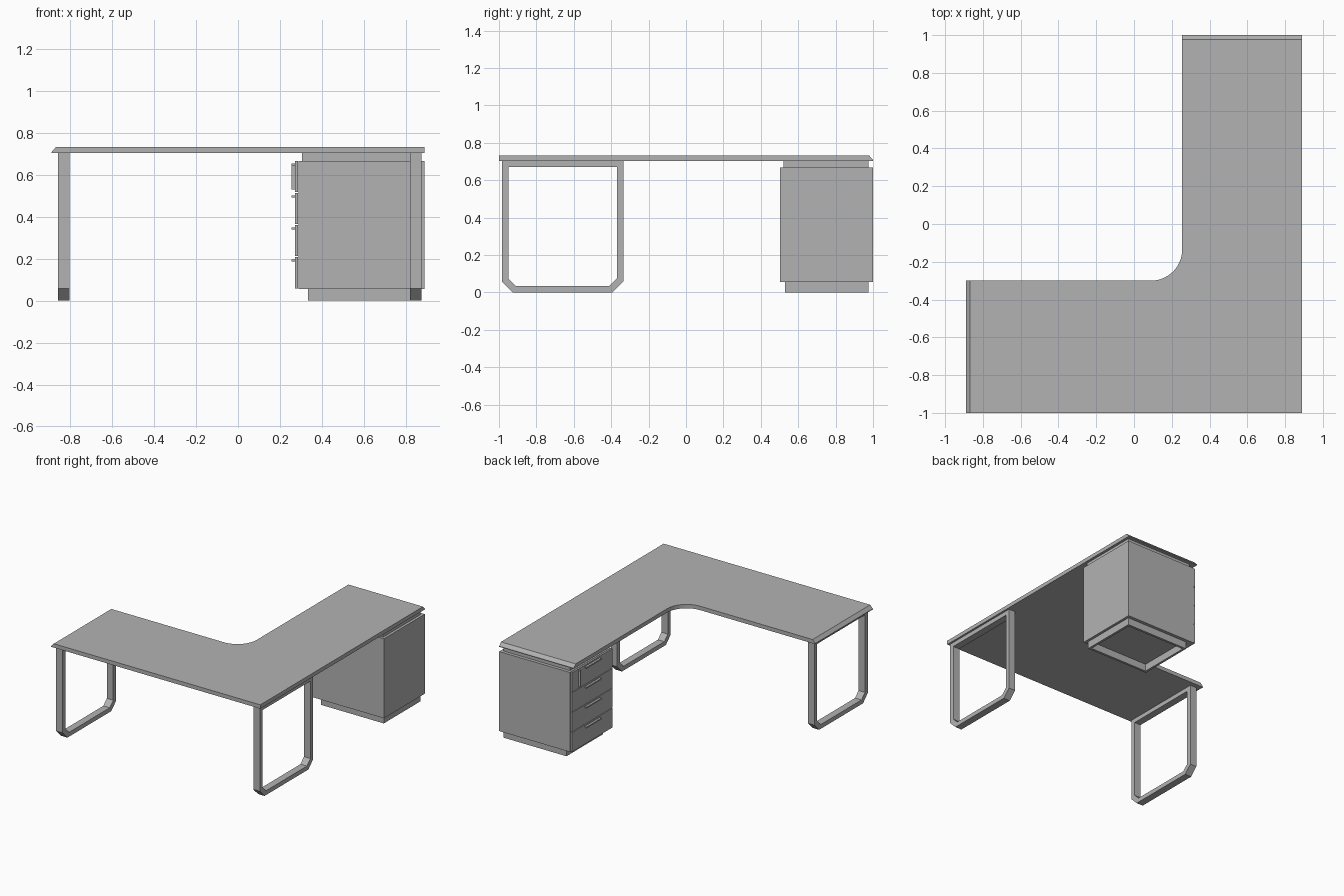
import bpy
import bmesh
import math

if "Cube" in bpy.data.objects:
    bpy.data.objects.remove(bpy.data.objects["Cube"], do_unlink=True)

GREY = (0.45, 0.45, 0.45, 1.0)
grey = bpy.data.materials.new("plain grey")
grey.use_nodes = True
grey.diffuse_color = GREY
grey.node_tree.nodes["Principled BSDF"].inputs["Base Color"].default_value = GREY


def finish(name, bm):
    bmesh.ops.recalc_face_normals(bm, faces=bm.faces)
    mesh = bpy.data.meshes.new(name)
    bm.to_mesh(mesh)
    bm.free()
    mesh.materials.append(grey)
    obj = bpy.data.objects.new(name, mesh)
    bpy.context.collection.objects.link(obj)
    return obj


def box(name, x, y, z):
    """Box from (min, max) pairs."""
    bm = bmesh.new()
    bmesh.ops.create_cube(bm, size=1)
    for v in bm.verts:
        v.co = [lo + (c + 0.5) * (hi - lo) for c, (lo, hi) in zip(v.co, (x, y, z))]
    return finish(name, bm)


def raise_face(bm, face, height):
    """Extrude a face upward and return the new cap."""
    cap = bmesh.ops.extrude_face_region(bm, geom=[face])["geom"]
    bmesh.ops.delete(bm, geom=[face], context='FACES_ONLY')
    for v in cap:
        if isinstance(v, bmesh.types.BMVert):
            v.co.z += height
    return next(f for f in cap if isinstance(f, bmesh.types.BMFace))


# L-shaped worktop with a rounded inner corner and two bevelled ends
LEFT, RIGHT, INNER_X, INNER_Y, RADIUS = -0.89, 0.89, 0.255, -0.3, 0.165
outline = [(LEFT, INNER_Y), (LEFT, -1), (RIGHT, -1), (RIGHT, 1), (INNER_X, 1)]
for i in range(17):
    a = -math.pi / 2 * i / 16
    outline.append((INNER_X - RADIUS + RADIUS * math.cos(a),
                    INNER_Y + RADIUS + RADIUS * math.sin(a)))
bm = bmesh.new()
bottom = bm.faces.new([bm.verts.new((x, y, 0.703)) for x, y in outline])
bottom_copy = bmesh.ops.duplicate(bm, geom=[bottom])["geom"]
lip = raise_face(bm, bottom, 0.005)
top = raise_face(bm, lip, 0.025)
for v in top.verts:
    if v.co.x < LEFT + 0.01:
        v.co.x += 0.022
    if v.co.y > 0.99:
        v.co.y -= 0.022
bmesh.ops.remove_doubles(bm, verts=bm.verts, dist=0.0001)
finish("worktop", bm)


# Closed loop legs with cut lower corners
def leg_loop(y0, y1, z0, z1, cut):
    return [(y0, z1), (y0, z0 + cut), (y0 + cut, z0),
            (y1 - cut, z0), (y1, z0 + cut), (y1, z1)]


def leg_frame(name, x0, x1):
    outer = leg_loop(-0.985, -0.335, 0, 0.703, 0.058)
    inner = leg_loop(-0.95, -0.37, 0.033, 0.67, 0.042)
    bm = bmesh.new()
    rings = [[bm.verts.new((x, y, z)) for y, z in loop]
             for x, loop in ((x0, outer), (x1, outer), (x1, inner), (x0, inner))]
    n = len(outer)
    for r in range(4):
        a, b = rings[r], rings[(r + 1) % 4]
        for i in range(n):
            j = (i + 1) % n
            bm.faces.new((a[i], a[j], b[j], b[i]))
    finish(name, bm)


leg_frame("right_leg_frame", -0.858, -0.803)
leg_frame("left_leg_frame", 0.82, 0.875)

# Drawer cabinet, with the riser that carries the worktop
box("cabinet_body", (0.288, RIGHT), (0.503, 1), (0.055, 0.667))
box("cabinet_riser", (0.305, 0.87), (0.52, 0.975), (0.667, 0.703))

# Hollow plinth under the cabinet
PX, PY, PZ, T = (0.335, 0.87), (0.53, 0.975), (0, 0.055), 0.018
box("plinth_inner_wall", (PX[0], PX[0] + T), PY, PZ)
box("plinth_outer_wall", (PX[1] - T, PX[1]), PY, PZ)
box("plinth_front_wall", (PX[0] + T, PX[1] - T), (PY[0], PY[0] + T), PZ)
box("plinth_back_wall", (PX[0] + T, PX[1] - T), (PY[1] - T, PY[1]), PZ)

# Four drawers, each with a ledge pull
PITCH = 0.153
for i in range(4):
    top_z = 0.667 - i * PITCH
    box(f"drawer_front_{i + 1}", (0.272, 0.285), (0.505, 0.998),
        (top_z - PITCH + 0.004, top_z))
    box(f"drawer_pull_{i + 1}", (0.256, 0.272), (0.66, 0.84),
        (top_z - 0.022, top_z - 0.012))

# Upright tab on the top drawer
box("drawer_tab", (0.256, 0.272), (0.91, 0.92), (0.53, 0.655))
